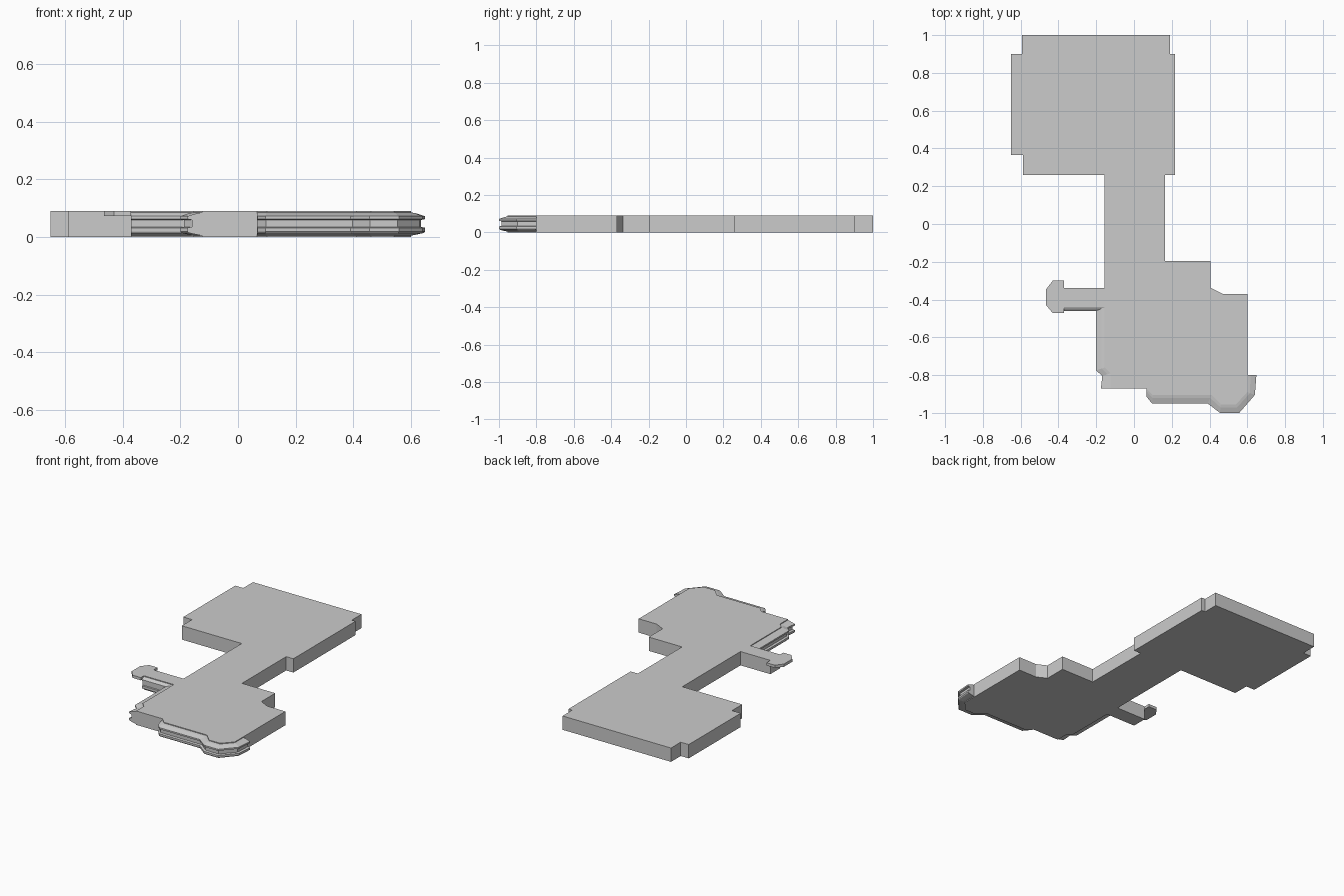
import bpy, bmesh

if "Cube" in bpy.data.objects:
    bpy.data.objects.remove(bpy.data.objects["Cube"])


def finish(name, bm):
    bmesh.ops.recalc_face_normals(bm, faces=bm.faces[:])
    mesh = bpy.data.meshes.new(name)
    bm.to_mesh(mesh)
    bm.free()
    obj = bpy.data.objects.new(name, mesh)
    bpy.context.collection.objects.link(obj)
    return obj


def slab(name, outline, z0, z1):
    """Extrude a plan outline between two heights."""
    bm = bmesh.new()
    face = bm.faces.new([bm.verts.new((x, y, z0)) for x, y in outline])
    top = bmesh.ops.extrude_face_region(bm, geom=[face], use_keep_orig=True)
    verts = [v for v in top["geom"] if isinstance(v, bmesh.types.BMVert)]
    bmesh.ops.translate(bm, verts=verts, vec=(0, 0, z1 - z0))
    return finish(name, bm)


def trim(name, inner, outer, profile):
    """Loft a moulding profile (t across inner-outer, z) along two matched paths."""
    bm = bmesh.new()
    rings = [[bm.verts.new((a[0] + (b[0] - a[0]) * t, a[1] + (b[1] - a[1]) * t, z))
              for t, z in profile] for a, b in zip(inner, outer)]
    n = len(profile)
    for r, s in zip(rings, rings[1:]):
        for i in range(n):
            j = (i + 1) % n
            bm.faces.new((r[i], r[j], s[j], s[i]))
    bm.faces.new(rings[0])
    bm.faces.new(rings[-1])
    return finish(name, bm)


# Matched inner edges shared by the body and its mouldings
left_inner = [(-0.37, -0.44), (-0.155, -0.44), (-0.155, -0.76), (-0.125, -0.79), (-0.125, -0.87)]
front_inner = [(0.065, -0.87), (0.10, -0.905), (0.41, -0.905), (0.46, -0.955),
               (0.54, -0.955), (0.60, -0.89), (0.60, -0.80)]

# Main floor slab: rear block, neck, front block and side arm
back_block = [(0.165, 0.26), (0.217, 0.26), (0.217, 0.90), (0.19, 0.90), (0.19, 1.0), (-0.592, 1.0),
              (-0.592, 0.90), (-0.65, 0.90), (-0.65, 0.365), (-0.587, 0.365), (-0.587, 0.26), (-0.155, 0.26)]
right_side = [(0.60, -0.37), (0.47, -0.37), (0.405, -0.337), (0.405, -0.195), (0.165, -0.195)]
arm_side = [(-0.155, -0.34), (-0.37, -0.34)]
slab("main_slab", left_inner + front_inner + right_side + back_block + arm_side, 0.0, 0.09)

# Thin landing plate at the end of the arm
slab("arm_end_plate", [(-0.37, -0.30), (-0.43, -0.30), (-0.465, -0.345), (-0.465, -0.43),
                       (-0.43, -0.472), (-0.37, -0.472)], 0.072, 0.09)

# Double-ridge mouldings on the left and front edges
profile = [(0, 0.005), (0.35, 0.008), (0.9, 0.014), (1, 0.019), (1, 0.032), (0.7, 0.035),
           (0.7, 0.059), (1, 0.062), (1, 0.072), (0.35, 0.082), (0, 0.085)]
trim("left_moulding", left_inner,
     [(-0.37, -0.46), (-0.20, -0.46), (-0.20, -0.775), (-0.168, -0.805), (-0.175, -0.87)], profile)
trim("front_moulding", front_inner,
     [(0.067, -0.915), (0.095, -0.95), (0.39, -0.95), (0.455, -1.0),
      (0.557, -1.0), (0.64, -0.905), (0.648, -0.80)], profile)
